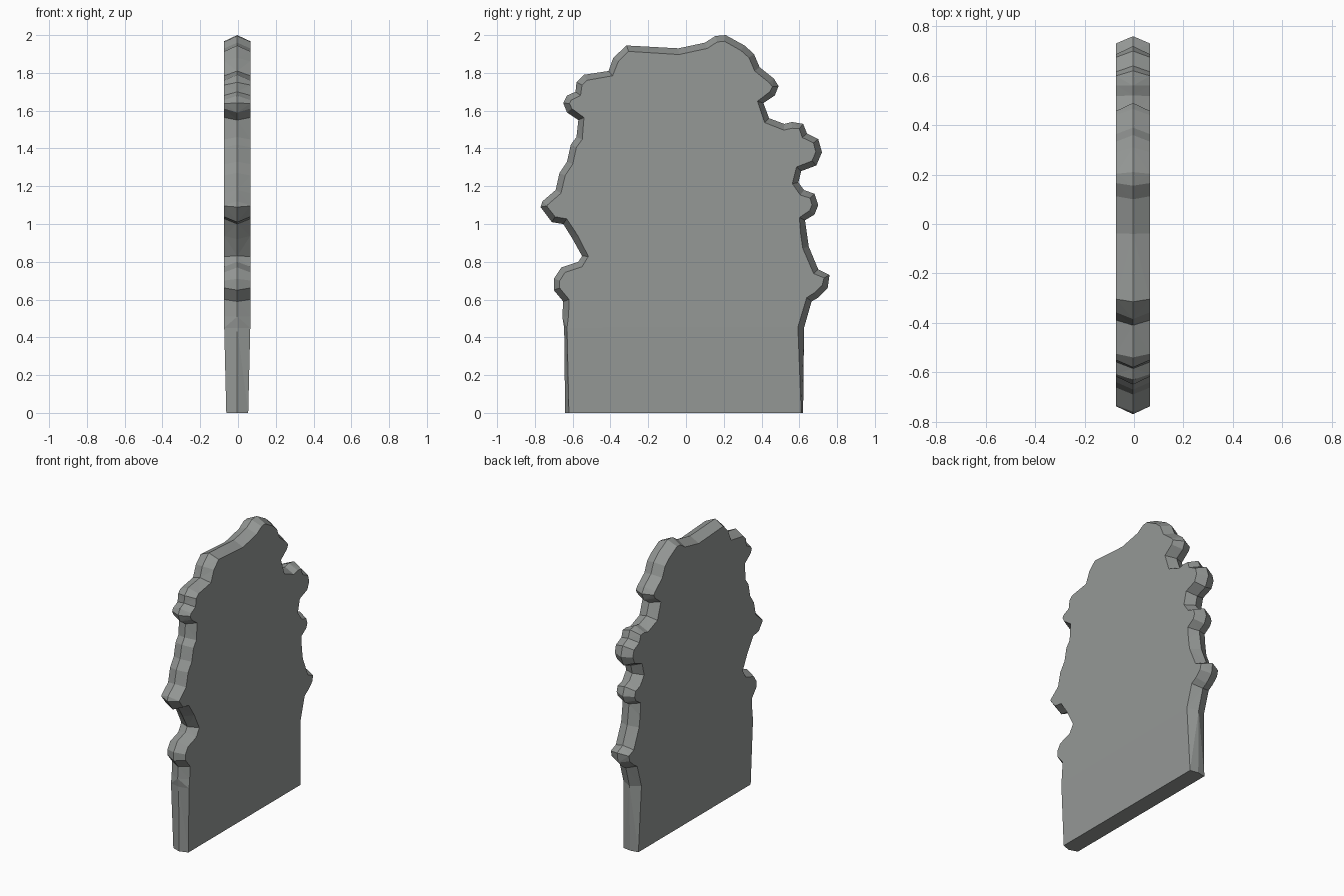
import bpy
import bmesh
from mathutils import Vector

default_cube = bpy.data.objects.get("Cube")
if default_cube:
    bpy.data.objects.remove(default_cube, do_unlink=True)

# Plain stone colour
stone = bpy.data.materials.new("grey stone")
stone.use_nodes = True
stone_colour = (0.30, 0.315, 0.305, 1.0)
stone.diffuse_color = stone_colour
stone.node_tree.nodes["Principled BSDF"].inputs["Base Color"].default_value = stone_colour

# Lumpy ridge outline in (y, z): up the front edge, over the crown, down the back edge
front_edge = [
    (-.64, 0), (-.645, .45), (-.655, .51), (-.65, .59), (-.7, .65), (-.7, .71),
    (-.66, .77), (-.57, .8), (-.55, .83), (-.6, .92), (-.65, 1), (-.71, 1.01),
    (-.77, 1.09), (-.76, 1.12), (-.69, 1.18), (-.67, 1.27), (-.63, 1.33),
    (-.61, 1.42), (-.58, 1.46), (-.57, 1.55), (-.63, 1.59), (-.65, 1.64),
    (-.63, 1.68), (-.585, 1.7), (-.58, 1.75), (-.54, 1.79)]
crown = [
    (-.41, 1.81), (-.385, 1.88), (-.315, 1.945), (-.04, 1.93), (.1, 1.96),
    (.155, 1.995), (.21, 2), (.31, 1.945), (.36, 1.9), (.39, 1.83), (.465, 1.77),
    (.49, 1.73), (.47, 1.68), (.41, 1.64), (.44, 1.56)]
back_edge = [
    (.52, 1.53), (.56, 1.54), (.62, 1.53), (.64, 1.48), (.7, 1.45), (.72, 1.38),
    (.69, 1.31), (.61, 1.28), (.595, 1.22), (.625, 1.18), (.68, 1.16), (.7, 1.1),
    (.68, 1.05), (.63, 1.02), (.64, .95), (.65, .88), (.7, .76), (.76, .73),
    (.75, .66), (.7, .61), (.665, .59), (.625, .45), (.62, 0)]
outline = [Vector(p) for p in front_edge + crown + back_edge]
last = len(outline) - 1


def inset_point(i, amount):
    """Move an outline point inward along its averaged edge normal."""
    p = outline[i]
    if i in (0, last):
        return p + Vector((0.02 if i == 0 else -0.01, 0))
    if i == 1:
        return p + Vector((0.015, 0))
    before = (p - outline[i - 1]).normalized()
    after = (outline[i + 1] - p).normalized()
    tangent = (before + after).normalized()
    return p + amount * Vector((tangent.y, -tangent.x))


def make_loop(bm, side):
    """One rim: side 0 is the central ridge, otherwise a broad face."""
    verts = []
    for i, p in enumerate(outline):
        q = inset_point(i, 0.033) if side else p
        half = 0.058 if i in (0, last) else 0.069
        verts.append(bm.verts.new((side * half - 0.004, q.x, q.y)))
    return verts


# Slab with chamfered rock edges meeting at a central ridge
bm = bmesh.new()
ridge = make_loop(bm, 0)
for side in (-1, 1):
    rim = make_loop(bm, side)
    for i in range(last):
        bm.faces.new((ridge[i], ridge[i + 1], rim[i + 1], rim[i]))
    # Broad face, with a slightly tapered foot below
    bm.faces.new(rim[1:last])
    bm.faces.new((rim[0], rim[1], rim[last - 1], rim[last]))
    # Half of the underside
    bm.faces.new((ridge[0], rim[0], rim[last], ridge[last]))

bmesh.ops.recalc_face_normals(bm, faces=bm.faces[:])
rock_edges = [f for f in bm.faces if len(f.verts) == 4]
bmesh.ops.triangulate(bm, faces=rock_edges, quad_method="SHORT_EDGE")

mesh = bpy.data.meshes.new("stone_slab")
bm.to_mesh(mesh)
bm.free()
mesh.materials.append(stone)
slab = bpy.data.objects.new("stone_slab", mesh)
bpy.context.scene.collection.objects.link(slab)
